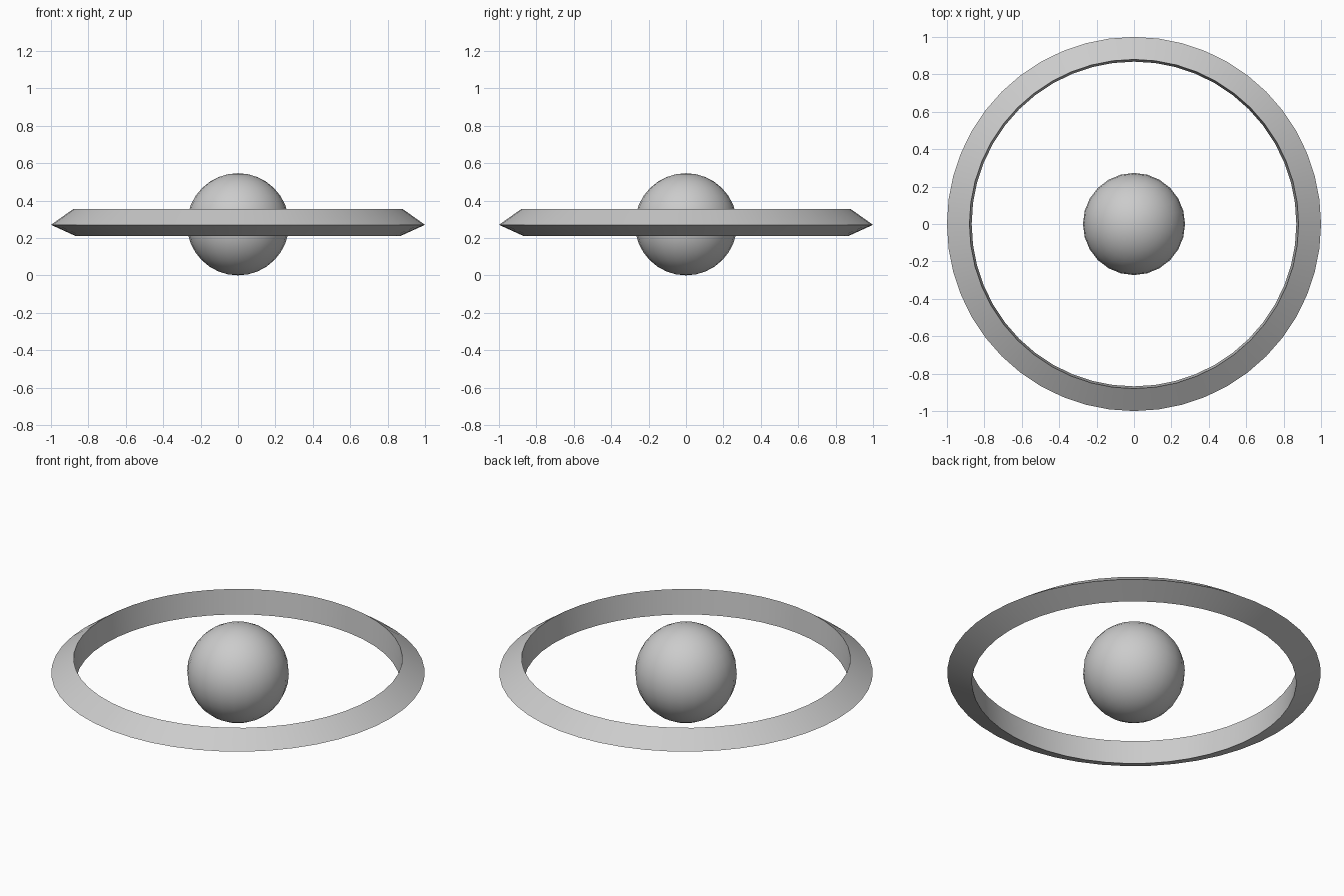
import bpy, bmesh, math

if "Cube" in bpy.data.objects:
    bpy.data.objects.remove(bpy.data.objects["Cube"])

CENTRE_Z = 0.273

# central ball
bpy.ops.mesh.primitive_uv_sphere_add(segments=24, ring_count=16, radius=0.273,
                                     location=(0, 0, CENTRE_Z))
ball = bpy.context.object
ball.name = "ball"
bpy.ops.object.shade_smooth()

# surrounding ring: triangular section (radius, height) spun around z
section = [(1.0, 0.27), (0.88, 0.355), (0.868, 0.21)]
SIDES = 48
bm = bmesh.new()
loops = []
for i in range(SIDES):
    a = 2 * math.pi * i / SIDES
    loops.append([bm.verts.new((r * math.cos(a), r * math.sin(a), z)) for r, z in section])
for i in range(SIDES):
    p, q = loops[i], loops[(i + 1) % SIDES]
    for j in range(3):
        k = (j + 1) % 3
        bm.faces.new((p[j], q[j], q[k], p[k]))
bmesh.ops.recalc_face_normals(bm, faces=bm.faces)
mesh = bpy.data.meshes.new("ring")
bm.to_mesh(mesh)
bm.free()
ring = bpy.data.objects.new("ring", mesh)
bpy.context.collection.objects.link(ring)

# smooth around the ring, crisp along its three rims
bpy.ops.object.select_all(action='DESELECT')
ring.select_set(True)
bpy.context.view_layer.objects.active = ring
bpy.ops.object.shade_smooth_by_angle(angle=math.radians(30))
